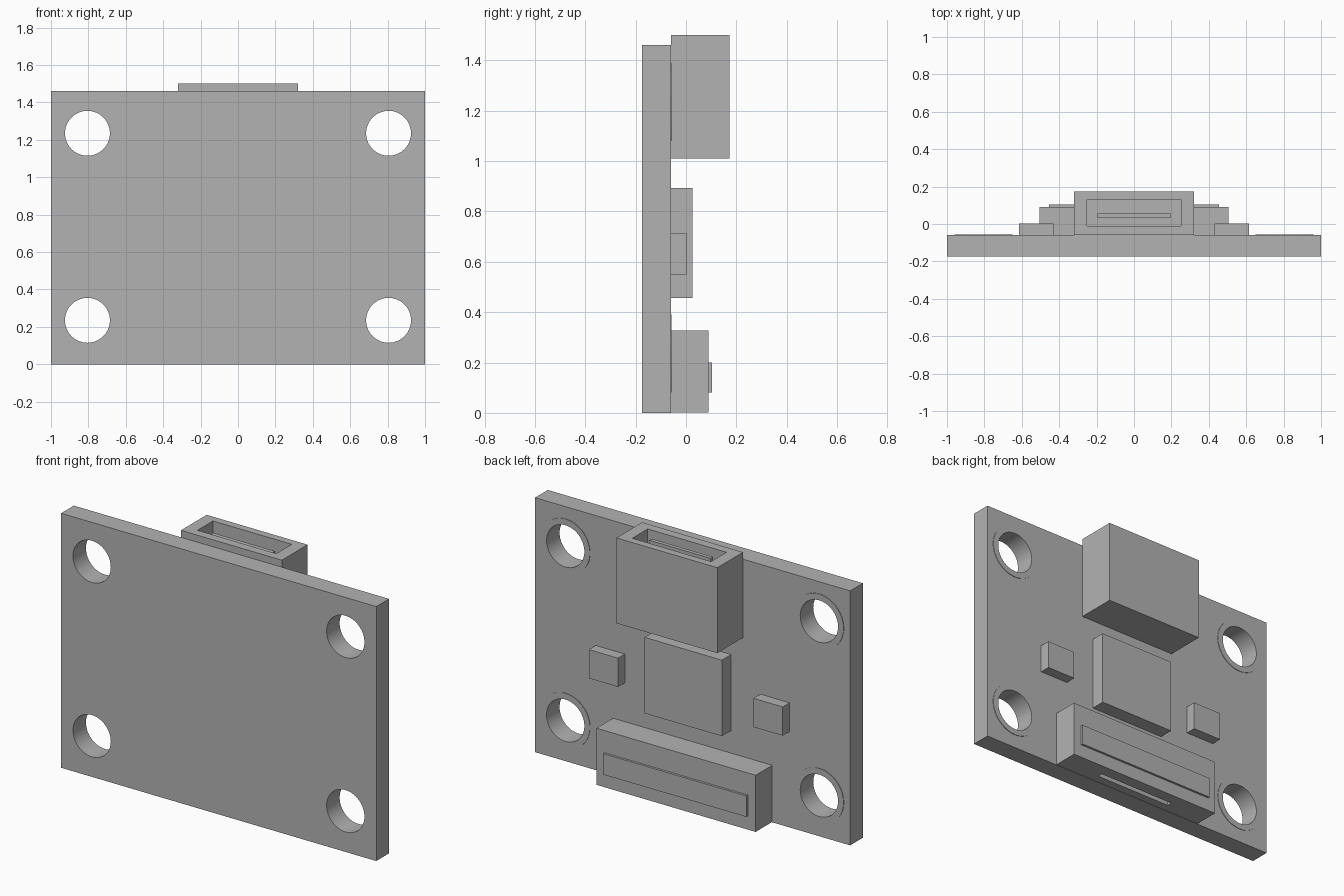
import bpy
import math

if "Cube" in bpy.data.objects:
    bpy.data.objects.remove(bpy.data.objects["Cube"], do_unlink=True)

grey = bpy.data.materials.new("plain grey")
grey.use_nodes = True
grey.diffuse_color = (0.45, 0.45, 0.45, 1)
grey.node_tree.nodes["Principled BSDF"].inputs["Base Color"].default_value = (0.45, 0.45, 0.45, 1)


def finish(name):
    obj = bpy.context.object
    obj.name = name
    obj.data.materials.append(grey)
    bpy.ops.object.transform_apply(location=False, rotation=True, scale=True)
    return obj


def box(name, xs, ys, zs):
    """Box spanning the given (low, high) ranges."""
    spans = (xs, ys, zs)
    bpy.ops.mesh.primitive_cube_add(size=1, location=[sum(s) / 2 for s in spans])
    bpy.context.object.scale = [s[1] - s[0] for s in spans]
    return finish(name)


def disc(name, radius, x, z, ys):
    """Cylinder lying along y."""
    bpy.ops.mesh.primitive_cylinder_add(
        vertices=64, radius=radius, depth=ys[1] - ys[0],
        location=(x, sum(ys) / 2, z), rotation=(math.pi / 2, 0, 0))
    return finish(name)


def cut(obj, cutter):
    """Subtract the cutter from the object and remove the cutter."""
    mod = obj.modifiers.new("cut", 'BOOLEAN')
    mod.operation = 'DIFFERENCE'
    mod.solver = 'EXACT'
    mod.object = cutter
    bpy.ops.object.select_all(action='DESELECT')
    bpy.context.view_layer.objects.active = obj
    obj.select_set(True)
    bpy.ops.object.modifier_apply(modifier=mod.name)
    bpy.data.objects.remove(cutter, do_unlink=True)


def smooth(obj):
    bpy.ops.object.select_all(action='DESELECT')
    bpy.context.view_layer.objects.active = obj
    obj.select_set(True)
    bpy.ops.object.shade_smooth_by_angle(angle=math.radians(30))


FACE = -0.06   # component side of the board
BACK = -0.175  # plain side of the board

# Circuit board with a ringed mounting hole in each corner
board = box("circuit_board", (-1, 1), (BACK, FACE), (0, 1.46))
for side, x in (("right", -0.805), ("left", 0.805)):
    for level, z in (("lower", 0.235), ("upper", 1.235)):
        cut(board, disc("hole_cutter", 0.12, x, z, (-0.3, 0.1)))
        pad = disc(f"{level}_{side}_hole_pad", 0.155, x, z, (FACE - 0.003, FACE + 0.003))
        cut(pad, disc("hole_cutter", 0.12, x, z, (-0.3, 0.1)))
        smooth(pad)
smooth(board)

# Upper socket: hollow shell with a contact tongue inside
socket = box("upper_socket", (-0.32, 0.32), (FACE, 0.173), (1.01, 1.5))
cut(socket, box("socket_cutter", (-0.25, 0.25), (-0.01, 0.13), (1.08, 1.6)))
box("socket_tongue", (-0.195, 0.195), (0.033, 0.055), (1.07, 1.475))

# Chips in the middle of the board
box("main_chip", (-0.245, 0.245), (FACE, 0.025), (0.457, 0.893))
for side, s in (("right", -1), ("left", 1)):
    box(f"{side}_small_chip", sorted((s * 0.43, s * 0.615)), (FACE, 0.002), (0.55, 0.715))

# Lower connector: slot in its underside and a raised strip on its face
connector = box("lower_connector", (-0.505, 0.505), (FACE, 0.09), (0.002, 0.327))
cut(connector, box("slot_cutter", (-0.25, 0.25), (-0.01, 0.02), (-0.1, 0.2)))
box("connector_strip", (-0.455, 0.455), (0.088, 0.103), (0.08, 0.2))
